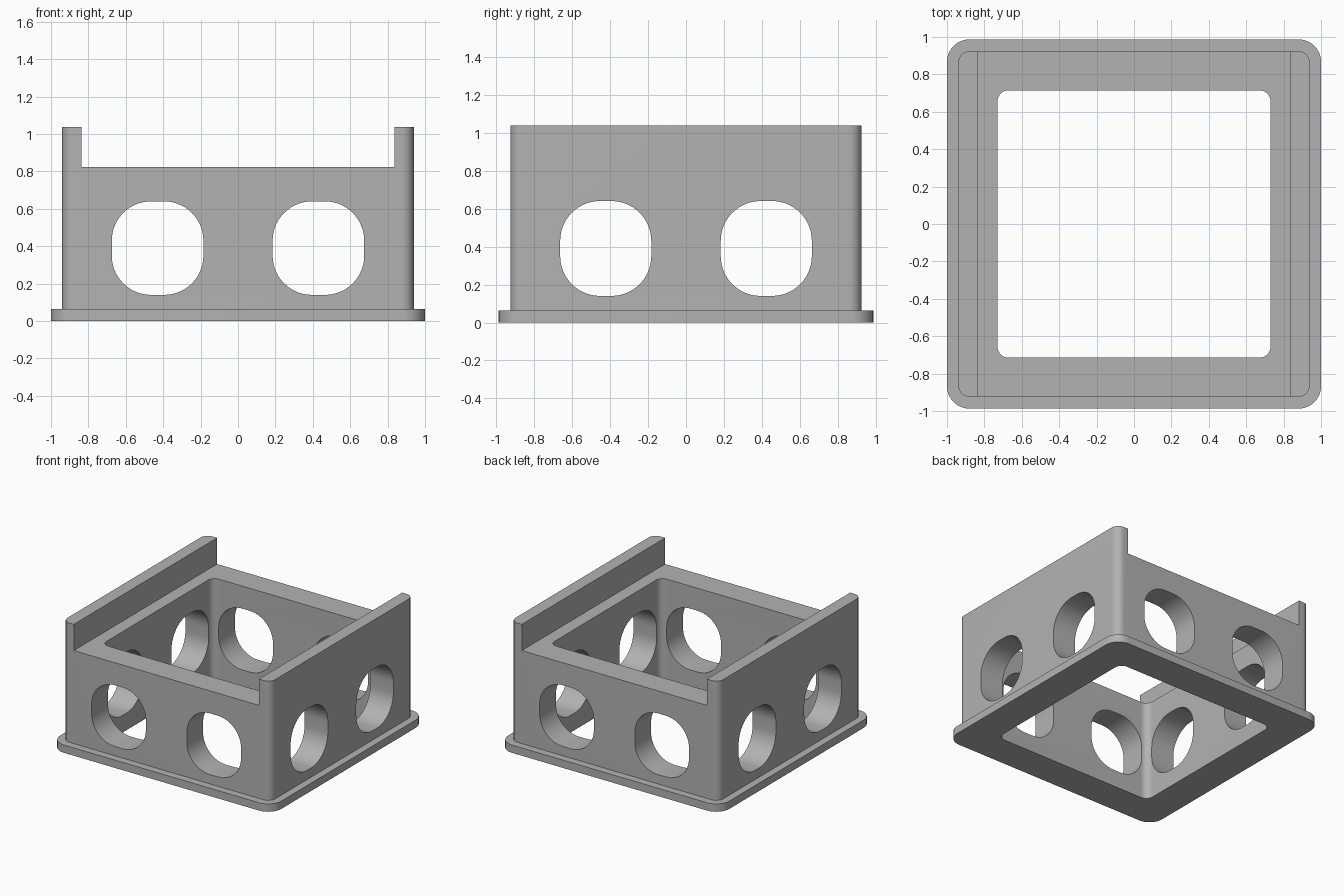
import bpy, bmesh, math
from mathutils import Matrix, Vector

cube = bpy.data.objects.get("Cube")
if cube:
    bpy.data.objects.remove(cube, do_unlink=True)

grey = bpy.data.materials.new("plain grey")
grey.use_nodes = True
colour = (0.45, 0.45, 0.45, 1)
grey.diffuse_color = colour
grey.node_tree.nodes["Principled BSDF"].inputs["Base Color"].default_value = colour

FLANGE_TOP, LEDGE, TOP = 0.064, 0.824, 1.038


def rounded_prism(name, half_x, half_y, radius, low, high, matrix=Matrix(), steps=10):
    """Rounded rectangle extruded along its local z from low to high."""
    bm = bmesh.new()
    verts = []
    for corner, (sx, sy) in enumerate(((1, 1), (-1, 1), (-1, -1), (1, -1))):
        for i in range(steps + 1):
            a = math.pi / 2 * (corner + i / steps)
            verts.append(bm.verts.new((sx * (half_x - radius) + radius * math.cos(a),
                                       sy * (half_y - radius) + radius * math.sin(a), low)))
    base = bm.faces.new(verts)
    top = bmesh.ops.extrude_face_region(bm, geom=[base])["geom"]
    bmesh.ops.translate(bm, vec=Vector((0, 0, high - low)),
                        verts=[v for v in top if isinstance(v, bmesh.types.BMVert)])
    bmesh.ops.recalc_face_normals(bm, faces=bm.faces)
    bm.transform(matrix)
    return make_object(name, bm)


def make_object(name, bm):
    mesh = bpy.data.meshes.new(name)
    bm.to_mesh(mesh)
    bm.free()
    mesh.materials.append(grey)
    obj = bpy.data.objects.new(name, mesh)
    bpy.context.collection.objects.link(obj)
    return obj


def combine(target, other, operation):
    """Apply a boolean and discard the helper."""
    mod = target.modifiers.new(operation.title(), "BOOLEAN")
    mod.operation, mod.solver, mod.object = operation, "EXACT", other
    bpy.ops.object.select_all(action="DESELECT")
    bpy.context.view_layer.objects.active = target
    target.select_set(True)
    bpy.ops.object.modifier_apply(modifier=mod.name)
    bpy.data.objects.remove(other, do_unlink=True)


# Walls standing on a wider base flange
frame = rounded_prism("open_box_frame", 0.94, 0.925, 0.065, 0.03, TOP)
flange = rounded_prism("base_flange", 1.0, 0.987, 0.12, 0, FLANGE_TOP)
combine(frame, flange, "UNION")

# Channel across the top, leaving a raised rail on each side
bm = bmesh.new()
bmesh.ops.create_cube(bm, size=1, matrix=Matrix.Translation((0, 0, LEDGE + 0.5))
                      @ Matrix.Diagonal((2 * 0.836, 3, 1, 1)))
combine(frame, make_object("channel_cutter", bm), "DIFFERENCE")

# Open middle
combine(frame, rounded_prism("middle_cutter", 0.73, 0.715, 0.06, -0.5, 2), "DIFFERENCE")

# Two round-cornered holes through each wall
for side in (-1, 1):
    front = Matrix.Translation((side * 0.43, 0, 0.39)) @ Matrix.Rotation(math.pi / 2, 4, "X")
    combine(frame, rounded_prism("front_hole_cutter", 0.245, 0.25, 0.21, -1.5, 1.5, front, 14),
            "DIFFERENCE")
    across = (Matrix.Translation((0, side * 0.423, 0.39)) @ Matrix.Rotation(math.pi / 2, 4, "Z")
              @ Matrix.Rotation(math.pi / 2, 4, "X"))
    combine(frame, rounded_prism("side_hole_cutter", 0.24, 0.25, 0.21, -1.5, 1.5, across, 14),
            "DIFFERENCE")

bpy.ops.object.shade_smooth_by_angle(angle=math.radians(30))
